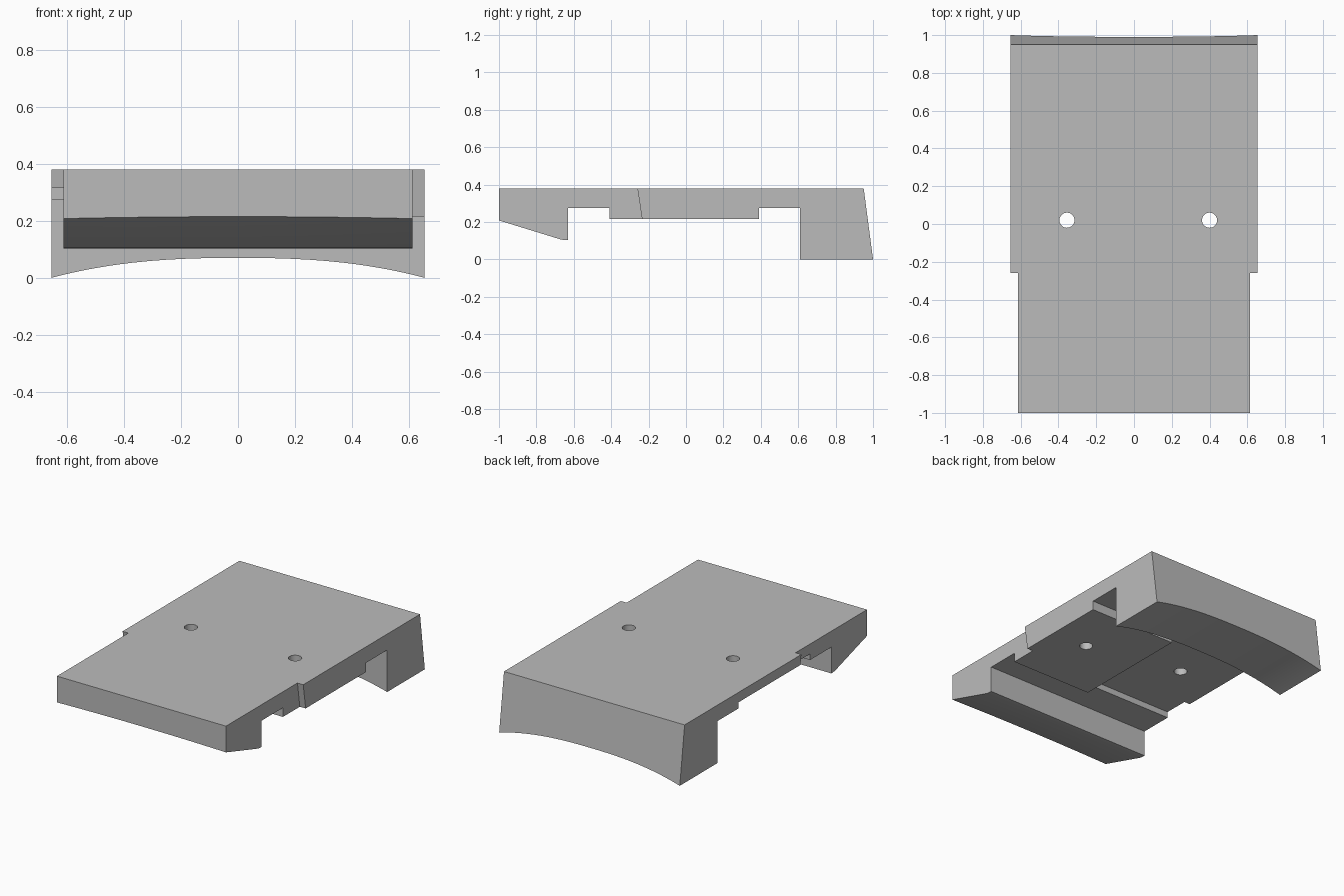
import bpy, bmesh, math

if "Cube" in bpy.data.objects:
    bpy.data.objects.remove(bpy.data.objects["Cube"])

HALF, NECK, TOP = 0.655, 0.613, 0.38

grey = bpy.data.materials.new("plain grey")
grey.use_nodes = True
grey.diffuse_color = (0.5, 0.5, 0.5, 1)
grey.node_tree.nodes["Principled BSDF"].inputs["Base Color"].default_value = (0.5, 0.5, 0.5, 1)


def loft(name, stations, profile):
    """Solid skinned through a side profile (y, z) evaluated at each x."""
    bm = bmesh.new()
    rings = [[bm.verts.new((x, y, z)) for y, z in profile(x)] for x in stations]
    n = len(rings[0])
    for a, b in zip(rings, rings[1:]):
        for i in range(n):
            j = (i + 1) % n
            bm.faces.new((a[i], a[j], b[j], b[i]))
    bm.faces.new(rings[0])
    bm.faces.new(rings[-1][::-1])
    bmesh.ops.recalc_face_normals(bm, faces=bm.faces)
    mesh = bpy.data.meshes.new(name)
    bm.to_mesh(mesh)
    bm.free()
    obj = bpy.data.objects.new(name, mesh)
    bpy.context.collection.objects.link(obj)
    mesh.materials.append(grey)
    return obj


def cut(target, cutter):
    """Subtract the cutter for good, then discard it."""
    bpy.context.view_layer.objects.active = target
    mod = target.modifiers.new("cut", "BOOLEAN")
    mod.operation, mod.solver, mod.object = "DIFFERENCE", "EXACT", cutter
    bpy.ops.object.modifier_apply(modifier=mod.name)
    bpy.data.objects.remove(cutter)


def body_profile(x):
    u = abs(x) / HALF
    arch = 0.07 * (1 - u ** 2.5)            # hollow under the rear block
    lip = 0.215 - 0.008 * u ** 2            # slightly bowed front lip
    back = 1 - 0.05 * arch / TOP            # sloping rear face
    return [(-1, TOP), (-1, lip), (-0.665, 0.105), (-0.63, 0.103),
            (-0.63, 0.275), (-0.41, 0.275), (-0.41, 0.215), (0.39, 0.215),
            (0.39, 0.275), (0.61, 0.275), (0.61, arch), (back, arch),
            (0.95, TOP)]


# Main plate with front lip, centre pad and rear block
steps = 32
plate = loft("cover_plate",
             [HALF * math.sin(math.pi * (i / steps - 0.5)) for i in range(steps + 1)],
             body_profile)

# Narrower front half with slanted shoulders
for s in (-1, 1):
    cut(plate, loft("shoulder_cutter", sorted((s * NECK, s * 0.8)),
                    lambda x: [(-1.2, -0.1), (-0.187, -0.1), (-0.278, 0.5), (-1.2, 0.5)]))

# Recess under the right half of the pad
cut(plate, loft("recess_cutter", (-0.8, 0.025),
                lambda x: [(-0.41, 0.15), (0.39, 0.15), (0.39, 0.315), (-0.41, 0.315)]))

# Screw holes
for x in (-0.355, 0.4):
    bpy.ops.mesh.primitive_cylinder_add(vertices=32, radius=0.04, depth=1, location=(x, 0.02, 0.3))
    cut(plate, bpy.context.object)

bpy.ops.object.select_all(action="DESELECT")
plate.select_set(True)
bpy.context.view_layer.objects.active = plate
bpy.ops.object.shade_smooth_by_angle(angle=math.radians(30))
